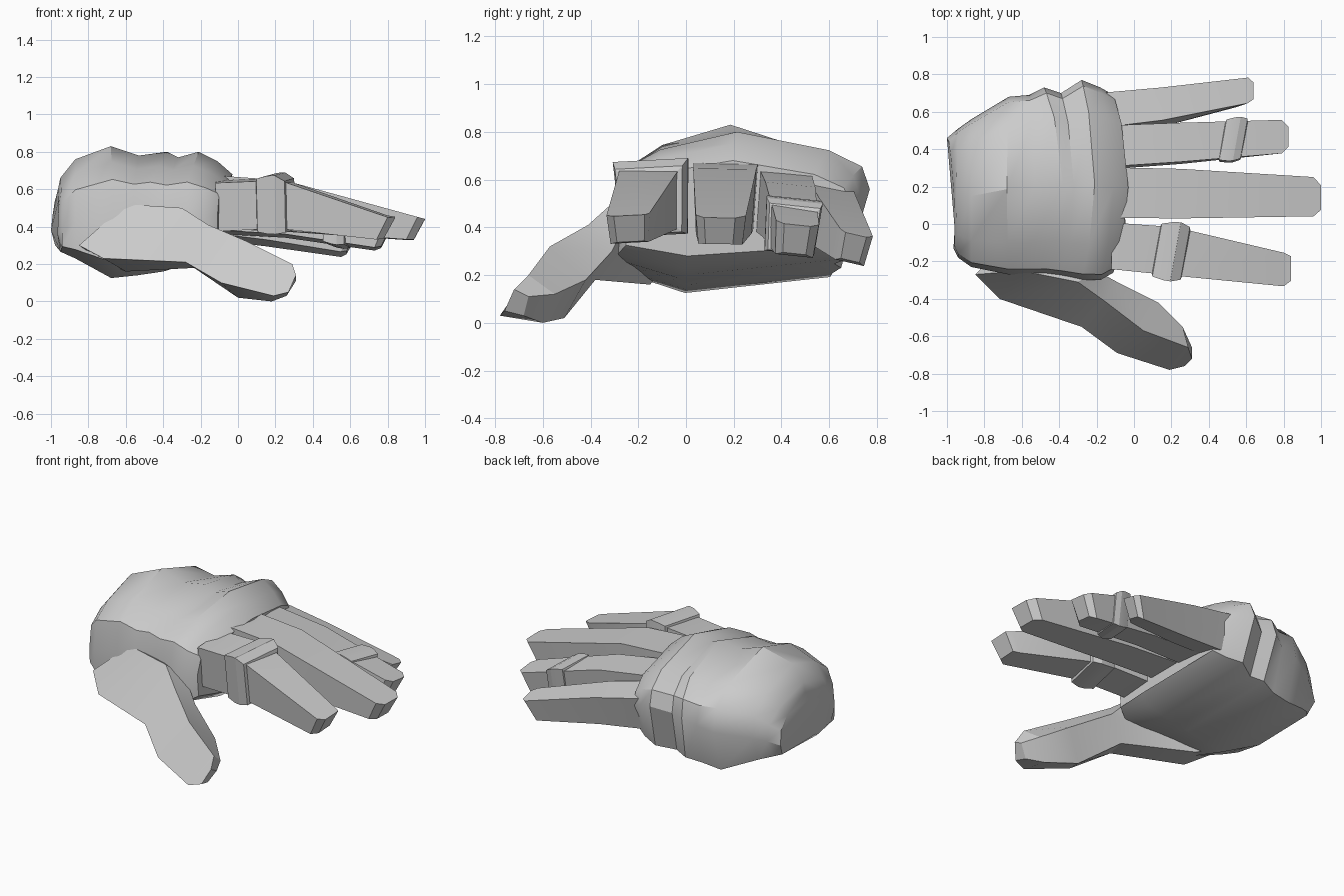
import bpy, bmesh, math
from mathutils import Vector

grey = bpy.data.materials.new("grey")
grey.diffuse_color = (0.6, 0.6, 0.6, 1)


def loft(name, rings, angle=30):
    """Skin a list of equal-length point rings and cap both ends."""
    bm = bmesh.new()
    vs = [[bm.verts.new(p) for p in r] for r in rings]
    n = len(rings[0])
    for a, b in zip(vs, vs[1:]):
        for i in range(n):
            j = (i + 1) % n
            bm.faces.new((a[i], a[j], b[j], b[i]))
    bm.faces.new(vs[0][::-1])
    bm.faces.new(vs[-1])
    bmesh.ops.recalc_face_normals(bm, faces=bm.faces)
    mesh = bpy.data.meshes.new(name)
    bm.to_mesh(mesh)
    bm.free()
    ob = bpy.data.objects.new(name, mesh)
    mesh.materials.append(grey)
    bpy.context.collection.objects.link(ob)
    bpy.context.view_layer.objects.active = ob
    ob.select_set(True)
    bpy.ops.object.shade_smooth_by_angle(angle=math.radians(angle))
    ob.select_set(False)
    return ob


# Palm: x, forward bow, y min, y max, top z, near edge z, far edge z, bottom z
stations = [
    (-0.97, 0.00, -0.13, 0.46, 0.60, 0.36, 0.38, 0.28),
    (-0.94, -0.01, -0.18, 0.51, 0.66, 0.38, 0.41, 0.265),
    (-0.87, 0.00, -0.23, 0.56, 0.76, 0.42, 0.43, 0.23),
    (-0.67, -0.01, -0.27, 0.68, 0.83, 0.46, 0.46, 0.125),
    (-0.56, 0.03, -0.27, 0.69, 0.78, 0.46, 0.48, 0.14),
    (-0.48, 0.10, -0.27, 0.73, 0.80, 0.46, 0.52, 0.16),
    (-0.39, 0.07, -0.28, 0.70, 0.77, 0.46, 0.52, 0.18),
    (-0.28, 0.07, -0.30, 0.77, 0.80, 0.46, 0.56, 0.20),
    (-0.18, 0.07, -0.30, 0.73, 0.75, 0.45, 0.53, 0.23),
    (-0.11, 0.08, -0.26, 0.69, 0.68, 0.46, 0.49, 0.28),
]


def palm_ring(x, bow, y0, y1, top, near, far, bot):
    # (position across, blend from side edge to top (+) or bottom (-))
    shape = [(0, 0), (0.03, 0.52), (0.18, 0.77), (0.48, 1), (0.84, 0.70), (0.97, 0.4),
             (1, 0), (0.92, -0.8), (0.28, -1), (0.01, -0.75)]
    out = []
    for t, h in shape:
        side = near + (far - near) * t
        z = side + (top - side) * h if h > 0 else side + (side - bot) * h
        px = x + bow * (1 - (2 * t - 1) ** 2)
        if x < -0.95:  # the wrist opening is slanted
            px += -0.03 * t + 0.1 * max(0, z - 0.38) + 0.25 * max(0, 0.38 - z)
        out.append((px, y0 + (y1 - y0) * t, z))
    return out


loft("palm", [palm_ring(*s) for s in stations], 34)

# Fingers: (x, y centre, z centre, width, height) stations, roll in degrees
OUTLINE = [(-0.5, 0.5), (0.5, 0.5), (0.44, -0.5), (-0.44, -0.5)]


def finger_ring(st, roll, scale=1.0):
    x, y, z, w, h = st
    c, s = math.cos(math.radians(roll)), math.sin(math.radians(roll))
    pts = []
    for u, v in OUTLINE:
        a, b = u * w * scale, v * h * scale
        # the underside of the tip leans back towards the palm
        pts.append((x - 0.06 * (0.5 - v) * (x > 0.55), y + a * c - b * s, z + a * s + b * c))
    return pts


def station_at(sts, x):
    for p, q in zip(sts, sts[1:]):
        if p[0] <= x <= q[0]:
            return tuple(Vector(p).lerp(Vector(q), (x - p[0]) / (q[0] - p[0])))


fingers = {
    "index_finger": (3, [(-0.12, -0.11, 0.51, 0.25, 0.26), (0.22, -0.14, 0.525, 0.26, 0.26),
                         (0.80, -0.24, 0.395, 0.18, 0.12), (0.84, -0.235, 0.395, 0.13, 0.11)]),
    "middle_finger": (-1, [(-0.10, 0.165, 0.53, 0.27, 0.28), (0.25, 0.16, 0.51, 0.265, 0.27),
                           (0.96, 0.145, 0.39, 0.21, 0.12), (1.0, 0.14, 0.385, 0.13, 0.11)]),
    "ring_finger": (-6, [(-0.10, 0.405, 0.50, 0.22, 0.26), (0.25, 0.425, 0.465, 0.21, 0.23),
                         (0.79, 0.46, 0.35, 0.18, 0.14), (0.825, 0.46, 0.35, 0.11, 0.12)]),
    "little_finger": (-13, [(-0.15, 0.585, 0.46, 0.19, 0.23), (0.15, 0.62, 0.41, 0.18, 0.20),
                            (0.61, 0.70, 0.315, 0.14, 0.13), (0.64, 0.70, 0.315, 0.09, 0.11)]),
}
for name, (roll, sts) in fingers.items():
    loft(name, [finger_ring(s, roll) for s in sts], 25)

# Raised bands worn around two of the fingers
for name, x0, x1 in (("index_finger", 0.12, 0.28), ("ring_finger", 0.47, 0.59)):
    roll, sts = fingers[name]
    d = x1 - x0
    rings = []
    for f, k in ((0, 0.98), (0.03, 1.1), (0.4, 1.2), (0.65, 1.22), (0.97, 1.12), (1, 0.98)):
        st = station_at(sts, x0 + d * f)
        ring = finger_ring(st, roll, k)
        rings.append([(x0 + d * f + 0.18 * (y - st[1]), y, z) for x, y, z in ring])
    loft(name.replace("finger", "band"), rings, 12)

# Thumb: front upper, front lower, back lower, back upper corners per station
thumb = [
    [(-0.60, -0.25, 0.52), (-0.85, -0.27, 0.30), (-0.70, -0.12, 0.20), (-0.50, -0.12, 0.45)],
    [(-0.30, -0.31, 0.50), (-0.72, -0.40, 0.23), (-0.60, -0.15, 0.16), (-0.20, -0.25, 0.42)],
    [(-0.16, -0.41, 0.41), (-0.28, -0.55, 0.21), (-0.22, -0.38, 0.18), (-0.09, -0.31, 0.30)],
    [(0.05, -0.57, 0.32), (-0.09, -0.69, 0.10), (0.00, -0.51, 0.02), (0.13, -0.42, 0.18)],
    [(0.29, -0.66, 0.20), (0.19, -0.78, 0.03), (0.18, -0.60, 0.00), (0.26, -0.55, 0.12)],
    [(0.31, -0.72, 0.14), (0.27, -0.76, 0.05), (0.26, -0.68, 0.03), (0.31, -0.66, 0.11)],
]
loft("thumb", thumb, 30)
